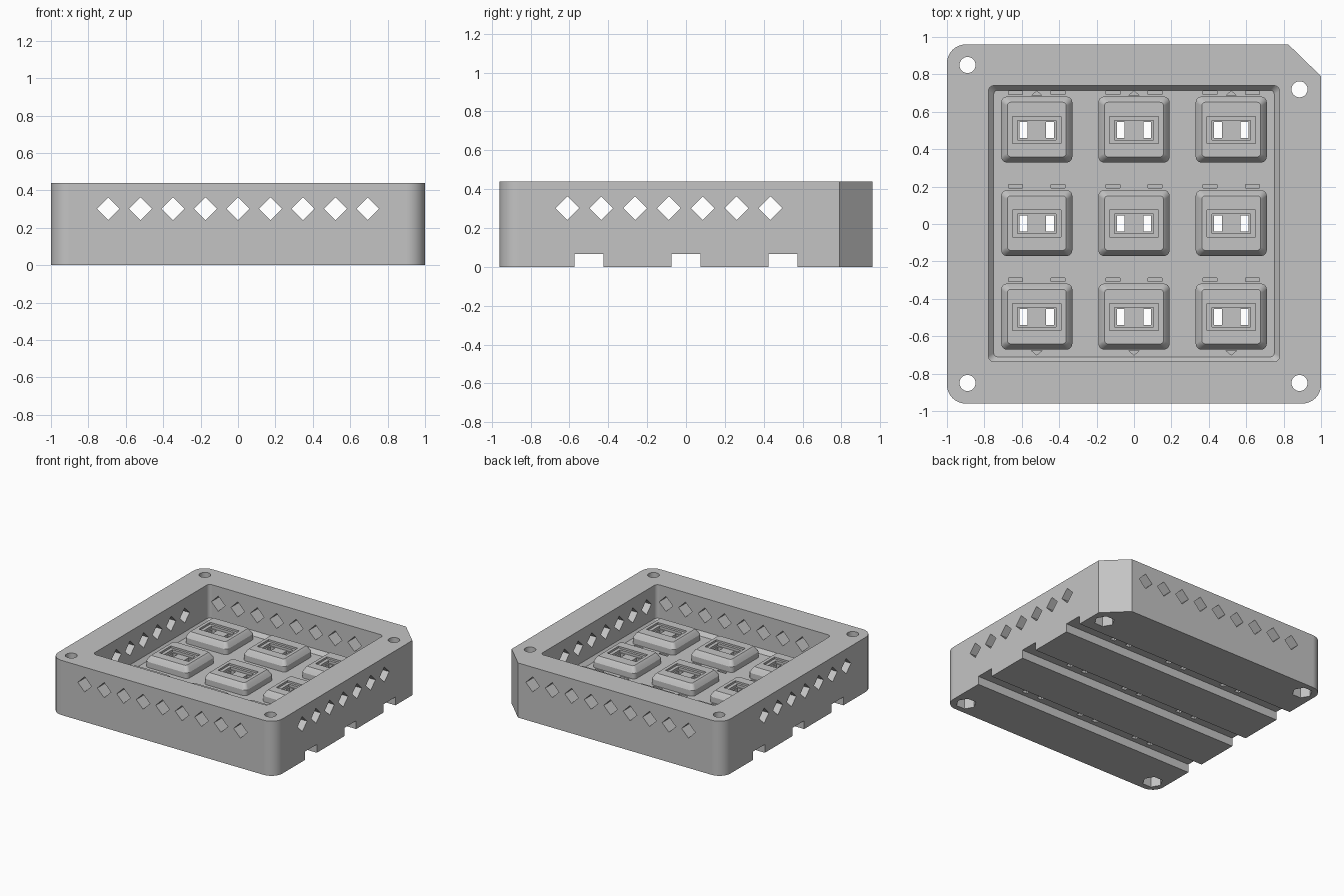
import bpy, bmesh, math
from mathutils import Matrix, Vector

if "Cube" in bpy.data.objects:
    bpy.data.objects.remove(bpy.data.objects["Cube"])

H = 0.44            # case height
FLOOR = 0.14        # cavity floor height
COLS = (-0.52, 0.0, 0.52)
ROWS = (-0.495, 0.005, 0.505)

grey = bpy.data.materials.new("grey plastic")
grey.diffuse_color = (0.55, 0.55, 0.55, 1)
grey.use_nodes = True
grey.node_tree.nodes["Principled BSDF"].inputs["Base Color"].default_value = grey.diffuse_color


def rounded(hx, hy, r, cx=0, cy=0, seg=6):
    """Counter-clockwise outline of a rounded rectangle."""
    pts = []
    for i, (sx, sy) in enumerate(((1, 1), (-1, 1), (-1, -1), (1, -1))):
        for k in range(seg + 1):
            a = math.pi / 2 * (i + k / seg)
            pts.append((cx + sx * (hx - r) + r * math.cos(a),
                        cy + sy * (hy - r) + r * math.sin(a)))
    return pts


def rect(hx, hy, cx=0, cy=0):
    return [(cx + hx, cy + hy), (cx - hx, cy + hy), (cx - hx, cy - hy), (cx + hx, cy - hy)]


def ngon(r, n, cx=0, cy=0, turn=0.0):
    return [(cx + r * math.cos(turn + 2 * math.pi * k / n),
             cy + r * math.sin(turn + 2 * math.pi * k / n)) for k in range(n)]


def loft(bm, rings, mat=Matrix()):
    """Closed solid through (outline, height) rings of equal count."""
    loops = [[bm.verts.new(mat @ Vector((x, y, z))) for x, y in o] for o, z in rings]
    n = len(loops[0])
    bm.faces.new(loops[0][::-1])
    bm.faces.new(loops[-1])
    for a, b in zip(loops, loops[1:]):
        for i in range(n):
            j = (i + 1) % n
            bm.faces.new((a[i], a[j], b[j], b[i]))


def solid(name, parts):
    """Object from a list of (rings, matrix) solids."""
    bm = bmesh.new()
    for rings, mat in parts:
        loft(bm, rings, mat)
    bmesh.ops.recalc_face_normals(bm, faces=bm.faces)
    me = bpy.data.meshes.new(name)
    bm.to_mesh(me)
    bm.free()
    me.materials.append(grey)
    ob = bpy.data.objects.new(name, me)
    bpy.context.collection.objects.link(ob)
    return ob


def prism(outline, z0, z1, mat=Matrix()):
    return [(outline, z0), (outline, z1)], mat


def cut(ob, parts):
    """Subtract non-overlapping solids and apply the result."""
    cutter = solid("cutter", parts)
    cutter.hide_render = True
    mod = ob.modifiers.new("cut", 'BOOLEAN')
    mod.operation, mod.solver, mod.object = 'DIFFERENCE', 'EXACT', cutter
    dg = bpy.context.evaluated_depsgraph_get()
    dg.update()
    me = bpy.data.meshes.new_from_object(ob.evaluated_get(dg))
    ob.modifiers.clear()
    ob.data = me
    bpy.data.objects.remove(cutter)


def finish(ob):
    for p in ob.data.polygons:
        p.use_smooth = True
    ob.data.set_sharp_from_angle(angle=math.radians(30))
    mod = ob.modifiers.new("flat faces", 'WEIGHTED_NORMAL')
    mod.keep_sharp = True


# Case: rounded block with one clipped corner
outline = rounded(1, 0.96, 0.1, seg=8)
outline = [(1, 0.79), (0.825, 0.96)] + outline[9:]
case = solid("case", [prism(outline, 0, H)])

# Cavity with a chamfer around the floor
cut(case, [([(rounded(0.75, 0.712, 0.02, 0, 0.002), FLOOR),
             (rounded(0.778, 0.738, 0.03, 0, 0.002), FLOOR + 0.03),
             (rounded(0.778, 0.738, 0.03, 0, 0.002), H + 0.1)], Matrix())])

# Diamond vents through front/back and left/right walls
to_y = Matrix.Rotation(math.pi / 2, 4, 'X')
to_x = Matrix.Rotation(math.pi / 2, 4, 'Z') @ to_y
cut(case, [prism(ngon(0.061, 4, 0.1735 * i, 0.302), -1.2, 1.2, to_y)
           for i in range(-4, 5)])
cut(case, [prism(ngon(0.061, 4, -0.088 + 0.174 * i, 0.302), -1.2, 1.2, to_x)
           for i in range(-3, 4)])

# Cable channels across the underside
cut(case, [prism(rect(1.2, 0.075, 0, y), -0.1, 0.067) for y in (-0.5, 0, 0.5)])

# Corner screw holes with hexagonal nut pockets below
screws = ((-0.89, 0.85), (0.885, 0.72), (-0.89, -0.85), (0.885, -0.85))
cut(case, [prism(ngon(0.043, 24, x, y), -0.1, H + 0.1) for x, y in screws])
cut(case, [prism(ngon(0.075, 6, x, y), -0.1, 0.1) for x, y in screws])

# Floor marks: small bars behind each switch, triangles at the outer rows
marks = [prism(rect(0.038, 0.01, x + s * 0.113, y + 0.197), FLOOR - 0.02, FLOOR + 0.01)
         for x in COLS for y in ROWS for s in (-1, 1)]
for x in COLS:
    for y, s in ((0.687, 1), (-0.677, -1)):
        marks.append(prism([(x - s * 0.028, y), (x + s * 0.028, y), (x, y + s * 0.024)],
                           FLOOR - 0.02, FLOOR + 0.01))
cut(case, marks)


def pin_holes(x, y):
    return [prism(rect(0.021, 0.043, x + s * 0.071, y - 0.003), -0.1, H) for s in (-1, 1)]


cut(case, [h for x in COLS for y in ROWS for h in pin_holes(x, y)])
finish(case)

# Switch seats: chamfered pads with a stepped recess and two pin holes
pad = solid("switch_seat", [([(rounded(0.19, 0.176, 0.03), FLOOR - 0.01),
                              (rounded(0.19, 0.176, 0.03), FLOOR + 0.045),
                              (rounded(0.172, 0.158, 0.025), FLOOR + 0.075),
                              (rounded(0.157, 0.146, 0.018), FLOOR + 0.088)], Matrix())])
top = FLOOR + 0.088
cut(pad, [prism(rect(0.13, 0.072, 0, -0.003), top - 0.015, top + 0.1)])
cut(pad, [prism(rect(0.103, 0.052, 0, -0.003), top - 0.035, top + 0.1)])
cut(pad, pin_holes(0, 0))
finish(pad)
for x in COLS:
    for y in ROWS:
        ob = pad.copy()
        ob.location = (x, y, 0)
        bpy.context.collection.objects.link(ob)
bpy.data.objects.remove(pad)
